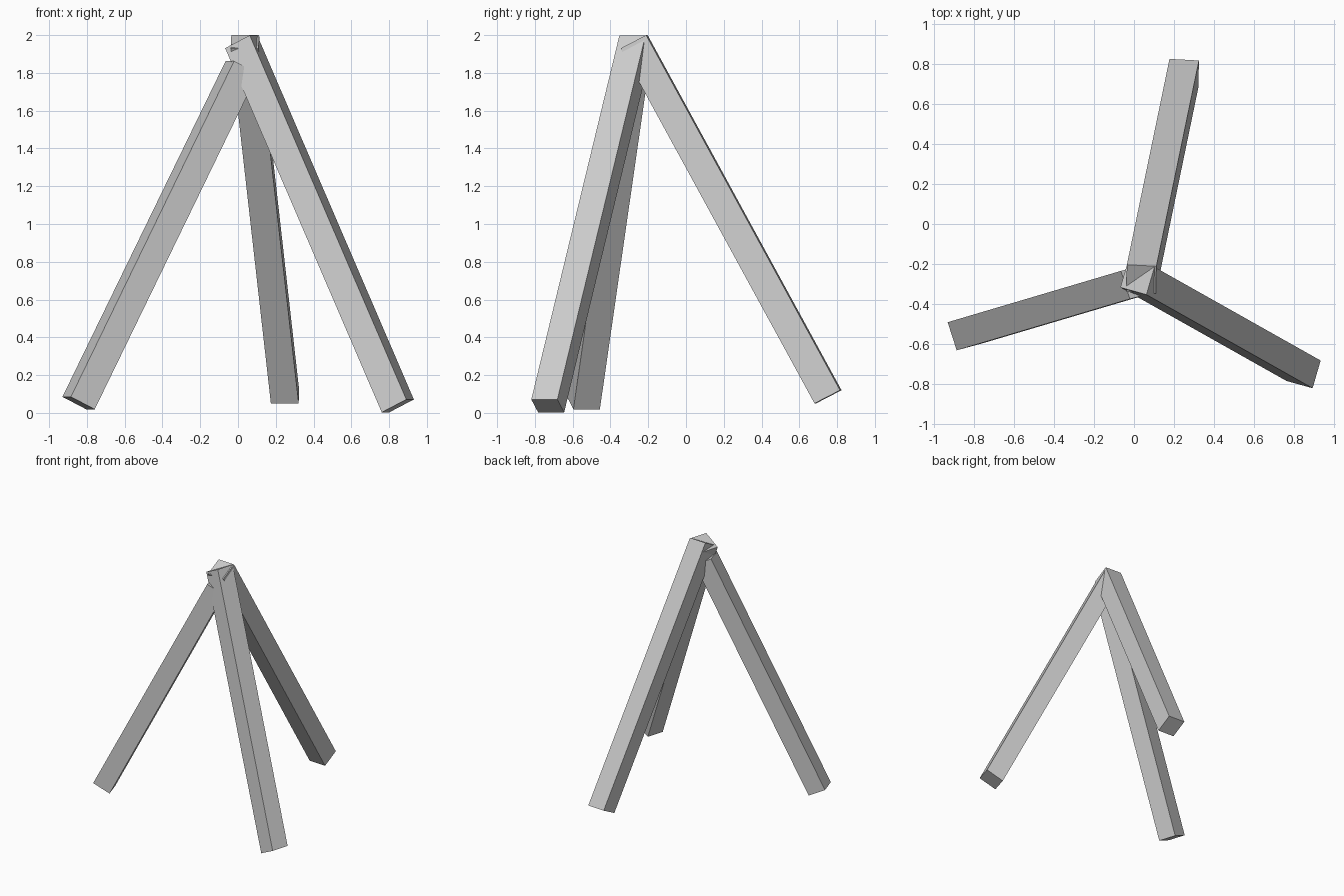
import bpy, bmesh
from mathutils import Matrix, Vector

if "Cube" in bpy.data.objects:
    bpy.data.objects.remove(bpy.data.objects["Cube"])


def beam(name, foot, lean, height, width, depth):
    """Four-sided beam: foot centre, lean per unit of rise, rise, and the two end edges."""
    axis = Vector((lean[0], lean[1], 1)) * height
    centre = Vector(foot) + axis / 2
    m = Matrix((Vector(width), Vector(depth), axis)).transposed().to_4x4()
    m.translation = centre
    bm = bmesh.new()
    bmesh.ops.create_cube(bm, size=1, matrix=m)
    bmesh.ops.recalc_face_normals(bm, faces=bm.faces)
    mesh = bpy.data.meshes.new(name)
    bm.to_mesh(mesh)
    bm.free()
    obj = bpy.data.objects.new(name, mesh)
    bpy.context.collection.objects.link(obj)
    return obj


# Back leg
beam("back_leg", (0.249, 0.752, 0.085), (-0.113, -0.546), 1.88,
     (0.147, -0.008, 0), (0.003, 0.135, 0.07))
# Right leg
beam("right_leg", (0.846, -0.732, 0.037), (-0.43, 0.242), 1.928,
     (0.04, 0.138, 0), (0.13, -0.036, 0.068))
# Left leg, a little shorter
beam("left_leg", (-0.844, -0.543, 0.052), (0.486, 0.144), 1.778,
     (0.045, -0.14, 0), (-0.126, -0.034, 0.066))
